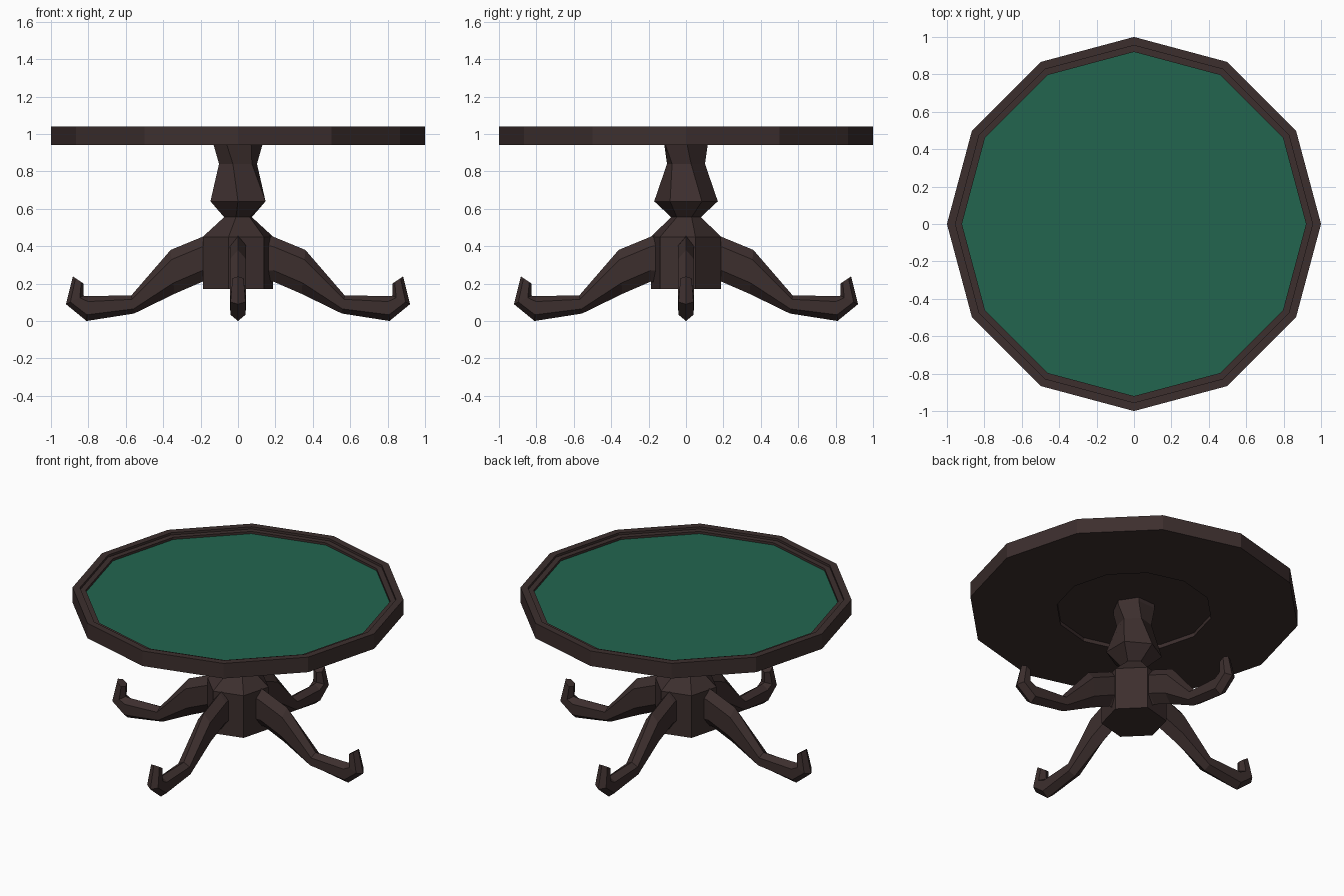
import bpy, bmesh, math

if "Cube" in bpy.data.objects:
    bpy.data.objects.remove(bpy.data.objects["Cube"])


def material(name, color):
    m = bpy.data.materials.new(name)
    m.diffuse_color = (*color, 1)
    m.use_nodes = True
    m.node_tree.nodes["Principled BSDF"].inputs["Base Color"].default_value = m.diffuse_color
    return m


wood = material("dark wood", (0.046, 0.028, 0.027))
felt = material("green felt", (0.016, 0.13, 0.078))


def loft(name, rings, mat, angle=0.0):
    """Skin a list of equal-length point rings and cap both ends."""
    bm = bmesh.new()
    loops = [[bm.verts.new(p) for p in ring] for ring in rings]
    n = len(loops[0])
    for a, b in zip(loops, loops[1:]):
        for i in range(n):
            j = (i + 1) % n
            bm.faces.new((a[i], a[j], b[j], b[i]))
    bm.faces.new(loops[0][::-1])
    bm.faces.new(loops[-1])
    bmesh.ops.recalc_face_normals(bm, faces=bm.faces)
    mesh = bpy.data.meshes.new(name)
    bm.to_mesh(mesh)
    bm.free()
    mesh.materials.append(mat)
    obj = bpy.data.objects.new(name, mesh)
    obj.rotation_euler.z = angle
    bpy.context.collection.objects.link(obj)
    return obj


def polygon(r, z, sides, turn=0.0):
    return [(r * math.cos(math.radians(turn) + math.tau * i / sides),
             r * math.sin(math.radians(turn) + math.tau * i / sides), z)
            for i in range(sides)]


# Twelve-sided top: recessed underside, outer wall, stepped rim, sunken felt
top_profile = [(0.47, 0.965), (0.47, 0.94), (1, 0.94), (1, 1.04), (0.955, 1.04),
               (0.955, 1.025), (0.92, 1.025), (0.92, 1.01)]
top = loft("table_top", [polygon(r, z, 12) for r, z in top_profile], wood)
top.data.materials.append(felt)
for face in top.data.polygons:
    if face.normal.z > 0.9 and face.center.xy.length < 0.5:
        face.material_index = 1

# Six-sided turned pedestal, twisting slightly: radius, height, turn
pedestal = [(0.195, 0.17, 15), (0.195, 0.45, 15), (0.08, 0.555, 22), (0.17, 0.64, 30),
            (0.105, 0.84, 15), (0.13, 0.94, 3), (0.13, 0.966, 3)]
loft("pedestal", [polygon(r, z, 6, t) for r, z, t in pedestal], wood)

# Clawed leg stations: upper point, lower point (distance, height), half width
stations = [((0.12, 0.47), (0.12, 0.20), 0.042), ((0.19, 0.45), (0.19, 0.21), 0.044),
            ((0.36, 0.38), (0.34, 0.145), 0.044), ((0.57, 0.137), (0.555, 0.04), 0.042),
            ((0.80, 0.133), (0.81, 0.0), 0.04), ((0.825, 0.135), (0.92, 0.09), 0.04),
            ((0.825, 0.20), (0.883, 0.238), 0.03)]


def leg_ring(upper, lower, w):
    """Six-point section with a ridge along the top and bottom."""
    def at(t, y):
        return (upper[0] + (lower[0] - upper[0]) * t, y,
                upper[1] + (lower[1] - upper[1]) * t)
    return [at(0, 0), at(0.22, w), at(0.75, w), at(1, 0), at(0.75, -w), at(0.22, -w)]


for k, side in enumerate(("right", "back", "left", "front")):
    loft(side + "_leg", [leg_ring(*s) for s in stations], wood, k * math.pi / 2)
